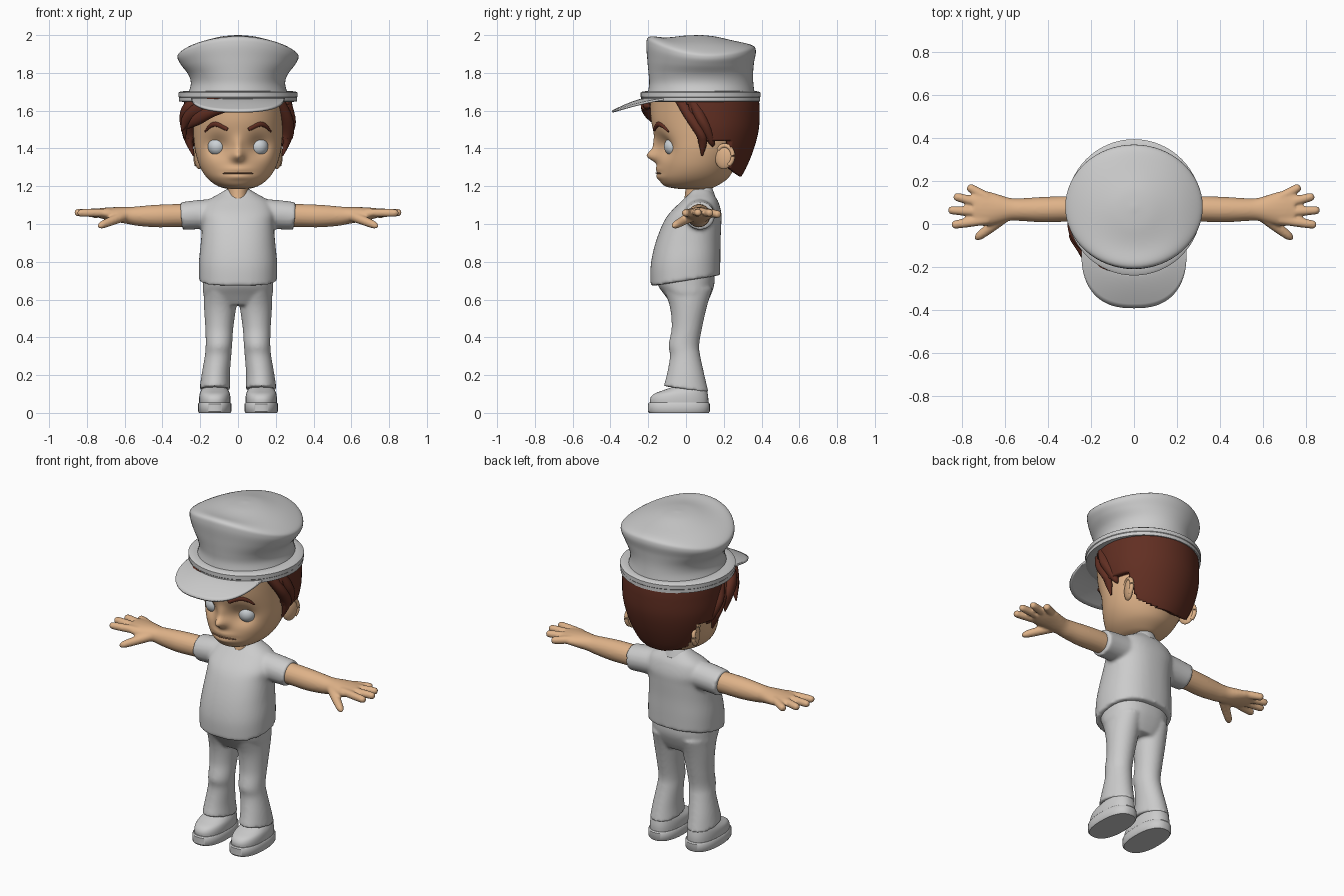
import bpy, bmesh, math
from math import sin, cos, pi, exp
from mathutils import Vector, Matrix

cube = bpy.data.objects.get("Cube")
if cube:
    bpy.data.objects.remove(cube, do_unlink=True)


def material(name, *rgb):
    mat = bpy.data.materials.new(name)
    mat.use_nodes = True
    color = (*rgb, 1)
    mat.diffuse_color = color
    mat.node_tree.nodes["Principled BSDF"].inputs["Base Color"].default_value = color
    return mat


CLOTH = material("cloth grey", .6, .6, .6)
SKIN = material("skin tan", .74, .45, .25)
HAIR = material("hair brown", .12, .028, .016)
EYE = material("eye pale grey", .6, .64, .67)
LIP = material("lip shadow", .3, .15, .08)


def smooth_rows(rows, steps):
    """Catmull-Rom interpolation through tuples of numbers."""
    out, last = [], len(rows) - 1
    for i in range(last):
        a, b, c, d = (rows[max(0, min(last, i + k))] for k in (-1, 0, 1, 2))
        for s in range(steps):
            t = s / steps
            out.append([q + .5 * t * (r - p + t * (2*p - 5*q + 4*r - w + t * (3*(q - r) + w - p)))
                        for p, q, r, w in zip(a, b, c, d)])
    return out + [list(rows[-1])]


def stack(rows, steps=6, n=64, p=2, shape=None):
    """Horizontal rings from rows of z, front y, back y, half width, centre x."""
    rings = []
    for row in smooth_rows(rows, steps):
        z, front, back, half, cx = (row + [0])[:5]
        ring = []
        for k in range(n):
            c, s = cos(2 * pi * k / n), sin(2 * pi * k / n)
            co = Vector((cx + half * math.copysign(abs(c) ** (2 / p), c),
                         (front + back) / 2 + (back - front) / 2 * math.copysign(abs(s) ** (2 / p), s), z))
            if shape:
                shape(co)
            ring.append(co)
        rings.append(ring)
    return rings


def tube(points, side=1, steps=5, n=20):
    """Rings along a path of x, y, z, sideways radius, upright radius."""
    path = smooth_rows([(side * q[0], *q[1:]) for q in points], steps)
    rings = []
    for i, q in enumerate(path):
        ahead, behind = path[min(i + 1, len(path) - 1)], path[max(i - 1, 0)]
        along = (Vector(ahead[:3]) - Vector(behind[:3])).normalized()
        across = along.cross((0, 0, 1)).normalized()
        upright = across.cross(along)
        rings.append([Vector(q[:3]) + across * max(q[3], .002) * cos(2 * pi * k / n)
                      + upright * max(q[4], .002) * sin(2 * pi * k / n) for k in range(n)])
    return rings


def part(name, mat, *lofts, keep=None, solid=0, remesh=0, sharp=40):
    bm = bmesh.new()
    for rings in lofts:
        loops = [[bm.verts.new(co) for co in ring] for ring in rings]
        n = len(loops[0])
        for a, b in zip(loops, loops[1:]):
            for k in range(n):
                bm.faces.new((a[k], a[(k + 1) % n], b[(k + 1) % n], b[k]))
        bm.faces.new(loops[0][::-1])
        bm.faces.new(loops[-1])
    bmesh.ops.recalc_face_normals(bm, faces=bm.faces)
    if keep:
        gone = [f for f in bm.faces if len(f.verts) > 4 or not keep(f.calc_center_median())]
        bmesh.ops.delete(bm, geom=gone, context="FACES")
    obj = finish(name, bm, mat, sharp)
    if solid:
        mod = obj.modifiers.new("thickness", "SOLIDIFY")
        mod.thickness, mod.offset = solid, -1
    if remesh:
        mod = obj.modifiers.new("blend", "REMESH")
        mod.mode, mod.voxel_size, mod.use_smooth_shade = "VOXEL", remesh, True
        mod = obj.modifiers.new("soften", "SMOOTH")
        mod.factor, mod.iterations = .5, 5
    return obj


def finish(name, bm, mat, sharp=40):
    mesh = bpy.data.meshes.new(name)
    bm.to_mesh(mesh)
    bm.free()
    mesh.materials.append(mat)
    for poly in mesh.polygons:
        poly.use_smooth = True
    mesh.set_sharp_from_angle(angle=math.radians(sharp))
    obj = bpy.data.objects.new(name, mesh)
    bpy.context.collection.objects.link(obj)
    return obj


def ball(name, mat, center, scale, turn=0):
    bm = bmesh.new()
    place = Matrix.Translation(center) @ Matrix.Rotation(turn, 4, "Z") @ Matrix.Diagonal((*scale, 1))
    bmesh.ops.create_uvsphere(bm, u_segments=32, v_segments=20, radius=1, matrix=place)
    return finish(name, bm, mat)


# Head with eye sockets and nose pulled out of the surface
def bump(co, x, z, wide, tall):
    return exp(-((co.x - x) / wide) ** 2 - ((co.z - z) / tall) ** 2)


def face(co):
    if co.y < .02:
        co.y += .045 * (bump(co, .11, 1.41, .06, .055) + bump(co, -.11, 1.41, .06, .055))
        co.y -= .05 * bump(co, 0, 1.36, .033, .03) + .018 * bump(co, 0, 1.41, .025, .05)
        co.y -= .012 * bump(co, 0, 1.25, .07, .018) + .012 * bump(co, 0, 1.29, .07, .018)


part("head", SKIN, stack([
    (1.185, -.03, .12, .05), (1.2, -.11, .16, .105), (1.24, -.142, .22, .16), (1.3, -.148, .26, .2),
    (1.38, -.155, .3, .225), (1.46, -.165, .33, .235), (1.55, -.185, .35, .24), (1.66, -.19, .36, .25)],
    n=128, steps=8, shape=face), sharp=60)
part("neck", SKIN, stack([(1.08, -.045, .11, .03), (1.13, -.01, .125, .05), (1.24, 0, .13, .055)]))
part("mouth", LIP, tube([(-.08, -.135, 1.268, .003, .003), (0, -.157, 1.27, .005, .004),
                         (.08, -.135, 1.268, .003, .003)]))

# Eyes, brows and ears
for s, label in ((1, "left"), (-1, "right")):
    ball(label + "_eye", EYE, (s * .11, -.066, 1.41), (.05, .05, .05))
    part(label + "_brow", HAIR, tube([(.055, -.168, 1.5, .008, .01), (.11, -.148, 1.528, .01, .014),
                                      (.145, -.123, 1.52, .01, .011), (.175, -.093, 1.488, .004, .004)], s))
    ball(label + "_ear", SKIN, (s * .205, .2, 1.355), (.02, .05, .065), s * -.35)
    rim = [(.212 + .012 * sin(a), .205 + .043 * sin(a), 1.36 + .055 * cos(a), .012, .012)
           for a in (-.9, -.4, .1, .6, 1.1, 1.6, 2.1, 2.6)]
    part(label + "_ear_rim", SKIN, tube(rim, s))


# Hair shell, trimmed around the face and ears, with loose locks
def hairline(co):
    start = (1.66 - co.z) * .3 if co.z > 1.44 else .235
    return co.y > start and co.z > 1.44 - .65 * co.y


part("hair", HAIR, stack([
    (1.23, -.06, .28, .175), (1.3, -.1, .32, .225), (1.4, -.12, .36, .26),
    (1.5, -.15, .385, .283), (1.6, -.17, .39, .288), (1.67, -.17, .385, .285)], n=128, steps=10),
    keep=hairline, solid=.05)
for s, label in ((1, "left"), (-1, "right")):
    part(label + "_side_locks", HAIR,
         tube([(.2, -.03, 1.67, .04, .03), (.255, .03, 1.56, .035, .03),
               (.262, .085, 1.46, .03, .025), (.235, .085, 1.36, .004, .004)], s),
         tube([(.24, .04, 1.66, .04, .03), (.272, .09, 1.54, .035, .03),
               (.25, .135, 1.44, .02, .02), (.235, .14, 1.41, .004, .004)], s))
part("fringe", HAIR,
     tube([(-.09, -.2, 1.645, .02, .025), (-.03, -.215, 1.63, .025, .025), (-.14, -.2, 1.6, .03, .035),
           (-.22, -.15, 1.55, .025, .03), (-.27, -.1, 1.505, .003, .003)][1:]),
     tube([(-.08, -.2, 1.65, .03, .03), (-.18, -.17, 1.62, .035, .04),
           (-.265, -.08, 1.56, .025, .035), (-.3, -.05, 1.49, .003, .003)]),
     tube([(-.15, -.16, 1.65, .03, .03), (-.25, -.07, 1.61, .035, .045),
           (-.285, 0, 1.55, .025, .035), (-.28, .03, 1.45, .003, .003)]),
     tube([(-.1, -.2, 1.64, .03, .03), (0, -.205, 1.625, .02, .02), (.09, -.19, 1.62, .003, .003)]))


# Cap: saddle-topped crown, band and curved visor
def saddle(co):
    weight = exp(-((co.z - 1.91) / .07) ** 2)
    y = co.y - .08
    co.z += weight * (.065 * (y / .29) ** 2 - .08 * y)


part("cap_crown", CLOTH, stack([
    (1.68, -.205, .365, .268), (1.74, -.195, .357, .25), (1.79, -.198, .355, .262), (1.84, -.205, .36, .3),
    (1.88, -.21, .37, .32), (1.91, -.195, .352, .305), (1.955, -.13, .28, .22), (1.99, -.03, .17, .1),
    (2, .065, .085, .01)], shape=saddle), sharp=70)
part("cap_band", CLOTH, stack([(1.645, -.21, .365, .285), (1.65, -.237, .392, .312), (1.67, -.237, .392, .312),
                               (1.673, -.24, .395, .315), (1.695, -.24, .395, .315), (1.702, -.23, .385, .305),
                               (1.704, -.2, .36, .27)], steps=1))

bm = bmesh.new()
grid = []
for i in range(41):
    t = i / 20 - 1
    a = t * pi / 2
    inner = Vector((.3 * sin(.9 * t), .0775 - .3 * cos(.9 * t)))
    outer = Vector((math.copysign(.245 * abs(sin(a)) ** .8, t), -.12 - .27 * max(cos(a), 0) ** .8))
    line = []
    for j in range(9):
        v = j / 8
        x, y = inner.lerp(outer, v)
        line.append(bm.verts.new((x, y, 1.66 - .065 * cos(a) * v ** 1.3)))
    grid.append(line)
for a, b in zip(grid, grid[1:]):
    for j in range(8):
        bm.faces.new((a[j], a[j + 1], b[j + 1], b[j]))
visor = finish("cap_visor", bm, CLOTH)
mod = visor.modifiers.new("thickness", "SOLIDIFY")
mod.thickness, mod.offset = .012, 0


# Shirt with sleeves, hem dropping towards the front
def hem(co):
    co.z += .16 * co.y * max(0, min(1, (1.05 - co.z) / .35))


sleeve = [(.08, .07, 1.055, .085, .08), (.2, .072, 1.05, .08, .078), (.3, .075, 1.042, .078, .074)]
part("shirt", CLOTH, stack([
    (.7, -.187, .18, .207), (.8, -.187, .182, .207), (.9, -.165, .183, .197), (1, -.125, .187, .19),
    (1.06, -.085, .187, .195), (1.12, -.025, .17, .165), (1.16, .015, .145, .1), (1.185, .025, .13, .06)],
    p=2.3, shape=hem), tube(sleeve, 1), tube(sleeve, -1), remesh=.01)


# Open collar
def lean(co):
    co.z += .35 * (co.y - .12)


part("collar", CLOTH, stack([(1.135, -.045, .155, .1), (1.165, -.025, .145, .085), (1.195, 0, .135, .063)],
                            shape=lean),
     keep=lambda co: co.y > .03 or abs(co.x) > .55 * (co.z - 1.08), solid=.012)


# Trousers with flared cuffs
def cuff(co):
    co.z -= .14 * co.y * max(0, min(1, (.3 - co.z) / .15))


legs = [stack([(.125, -.118, .12, .082, s * .122), (.2, -.1, .1, .075, s * .118),
               (.3, -.085, .076, .07, s * .106), (.36, -.092, .07, .07, s * .101),
               (.45, -.076, .085, .074, s * .099), (.56, -.085, .11, .085, s * .095),
               (.66, -.12, .14, .09, s * .092)], shape=cuff) for s in (1, -1)]
hips = stack([(.57, -.075, .105, .13), (.62, -.11, .13, .18), (.68, -.15, .15, .185), (.74, -.15, .15, .185)], p=2.4)
part("trousers", CLOTH, *legs, hips, remesh=.009)

# Bare arms with hands
arm = [(.2, .07, 1.045, .06, .06), (.32, .07, 1.045, .06, .061), (.43, .067, 1.042, .059, .06),
       (.53, .067, 1.042, .053, .052), (.58, .068, 1.045, .054, .045), (.64, .07, 1.05, .07, .04),
       (.7, .072, 1.055, .083, .032), (.75, .072, 1.06, .07, .022)]
tips = [(.775, .175, 1.05), (.84, .13, 1.058), (.866, .065, 1.06), (.85, -.005, 1.058)]
for s, label in ((1, "left"), (-1, "right")):
    fingers = []
    for i, tip in enumerate(tips):
        root = Vector((.68, .122 - .034 * i, 1.06))
        end = Vector(tip)
        fingers.append(tube([(*root.lerp(end, t), r, r) for t, r in
                             ((0, .022), (.5, .022), (.88, .02), (.97, .015), (1, .006))], s))
    thumb = tube([(.6, .04, 1.045, .03, .03), (.66, -.01, 1.02, .025, .025),
                  (.72, -.055, .995, .02, .02), (.738, -.073, .985, .007, .007)], s)
    part(label + "_arm", SKIN, tube(arm, s), thumb, *fingers, remesh=.007)

# Shoes
for s, label in ((1, "left"), (-1, "right")):
    x = s * .123
    part(label + "_sole", CLOTH, stack([(0, -.195, .12, .083, x), (.008, -.202, .126, .088, x),
                                        (.048, -.202, .126, .088, x), (.055, -.196, .12, .083, x)],
                                       steps=1, p=2.4))
    part(label + "_shoe", CLOTH, stack([(.04, -.19, .118, .082, x), (.075, -.19, .118, .083, x),
                                        (.1, -.17, .115, .08, x), (.12, -.12, .11, .072, x),
                                        (.14, -.07, .1, .06, x), (.17, -.05, .08, .05, x)], p=2.3), sharp=70)
